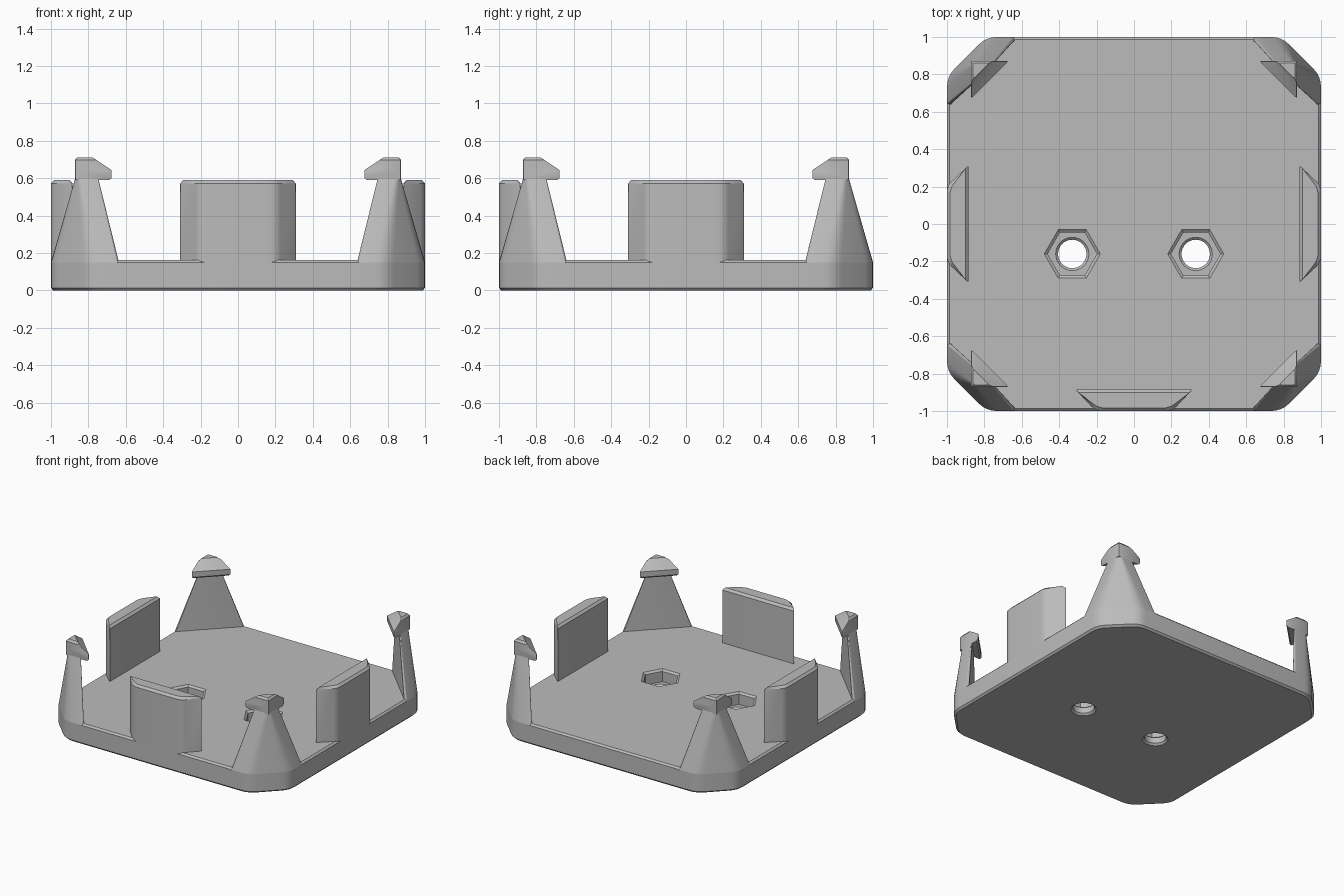
import bpy, bmesh, math
from mathutils import Vector

if "Cube" in bpy.data.objects:
    bpy.data.objects.remove(bpy.data.objects["Cube"])

grey = bpy.data.materials.new("Light grey plastic")
grey.use_nodes = True
GREY = (0.5, 0.5, 0.5, 1)
grey.diffuse_color = GREY
grey.node_tree.nodes["Principled BSDF"].inputs["Base Color"].default_value = GREY


def rounded(corners, cuts, steps=4):
    """Polygon with each corner replaced by a small curve."""
    points = [Vector(c) for c in corners]
    ring = []
    for i, p in enumerate(points):
        a = p + (points[i - 1] - p).normalized() * cuts[i]
        b = p + (points[(i + 1) % len(points)] - p).normalized() * cuts[i]
        for k in range(steps + 1):
            t = k / steps
            ring.append(a * (1 - t) ** 2 + p * 2 * t * (1 - t) + b * t * t)
    return ring


def circle(radius, sides):
    return [Vector((radius * math.cos(a), radius * math.sin(a)))
            for a in (math.tau * i / sides for i in range(sides))]


def loft(name, layers, place=lambda x, y: (x, y)):
    """Solid skinned through stacked (ring, height) layers."""
    bm = bmesh.new()
    rows = [[bm.verts.new((*place(p.x, p.y), z)) for p in ring] for ring, z in layers]
    n = len(rows[0])
    for low, high in zip(rows, rows[1:]):
        for i in range(n):
            j = (i + 1) % n
            bm.faces.new((low[i], low[j], high[j], high[i]))
    bm.faces.new(rows[0][::-1])
    bm.faces.new(rows[-1])
    bmesh.ops.recalc_face_normals(bm, faces=bm.faces)
    mesh = bpy.data.meshes.new(name)
    bm.to_mesh(mesh)
    bm.free()
    mesh.materials.append(grey)
    obj = bpy.data.objects.new(name, mesh)
    bpy.context.collection.objects.link(obj)
    return obj


def smooth(obj):
    bpy.ops.object.select_all(action="DESELECT")
    obj.select_set(True)
    bpy.context.view_layer.objects.active = obj
    bpy.ops.object.shade_smooth_by_angle(angle=math.radians(25))


# Base plate: square with clipped, rounded corners and chamfered rims
RIM, DECK = 0.15, 0.163
octagon = [(0.79, -1), (1, -0.79), (1, 0.79), (0.79, 1),
           (-0.79, 1), (-1, 0.79), (-1, -0.79), (-0.79, -1)]
outline = rounded(octagon, [0.06] * 8)
inset = [p * 0.987 for p in outline]
plate = loft("base_plate", [(inset, 0), (outline, 0.014), (outline, RIM), (inset, DECK)])

# Two screw holes with hexagonal nut pockets
cutters = []
for x in (-0.33, 0.33):
    def at(px, py, x=x):
        return px + x, py - 0.16
    pocket = [(0.132, 0.07), (0.132, RIM), (0.15, DECK), (0.15, 0.2)]
    bore = [(0.09, -0.02), (0.09, 0), (0.076, 0.014), (0.076, 0.058), (0.09, 0.071), (0.09, 0.1)]
    for label, sides, steps in (("pocket", 6, pocket), ("bore", 32, bore)):
        cutter = loft(f"{label}_cutter", [(circle(r, sides), z) for r, z in steps], at)
        cutter.hide_render = True
        cutters.append(cutter)
        cut = plate.modifiers.new(label, "BOOLEAN")
        cut.operation = "DIFFERENCE"
        cut.solver = "EXACT"
        cut.object = cutter

bpy.ops.object.select_all(action="DESELECT")
bpy.context.view_layer.objects.active = plate
plate.select_set(True)
for modifier in list(plate.modifiers):
    bpy.ops.object.modifier_apply(modifier=modifier.name)
for cutter in cutters:
    bpy.data.objects.remove(cutter)
smooth(plate)


# Upright side walls on the front, left and right edges
def wall_ring(inset):
    outer, inner = 1 - inset, 0.885 + inset
    wide, narrow = 0.313 - inset, 0.205 - inset
    return rounded([(-narrow, -outer), (narrow, -outer), (wide, -inner), (-wide, -inner)],
                   [0.035, 0.035, 0.01, 0.01])


turns = {"front_wall": lambda x, y: (x, y),
         "left_wall": lambda x, y: (-y, x),
         "right_wall": lambda x, y: (y, -x)}
for name, turn in turns.items():
    smooth(loft(name, [(wall_ring(0), RIM), (wall_ring(0), 0.573), (wall_ring(0.016), 0.59)], turn))


# Corner clips: a tapering post carrying a hooked triangular head
def head_ring(tip, corner):
    return rounded([(tip, corner), (corner, corner), (corner, tip)], [0.012, 0.01, 0.012], 2)


post_foot = rounded([(0.635, 0.985), (0.645, 1), (0.79, 1), (1, 0.79), (1, 0.645), (0.985, 0.635)],
                    [0.004, 0.004, 0.06, 0.06, 0.004, 0.004])
post_top = rounded([(0.745, 0.865), (0.75, 0.872), (0.85, 0.872), (0.872, 0.85), (0.872, 0.75), (0.865, 0.745)],
                   [0.003, 0.003, 0.012, 0.012, 0.003, 0.003])
head = [(head_ring(0.685, 0.872), 0.59), (head_ring(0.67, 0.872), 0.602),
        (head_ring(0.67, 0.872), 0.643), (head_ring(0.75, 0.872), 0.697),
        (head_ring(0.775, 0.86), 0.712)]
for end, sy in (("front", -1), ("back", 1)):
    for side, sx in (("right", -1), ("left", 1)):
        def corner(x, y, sx=sx, sy=sy):
            return x * sx, y * sy
        smooth(loft(f"{end}_{side}_post", [(post_foot, RIM), (post_top, 0.595)], corner))
        smooth(loft(f"{end}_{side}_hook", head, corner))
